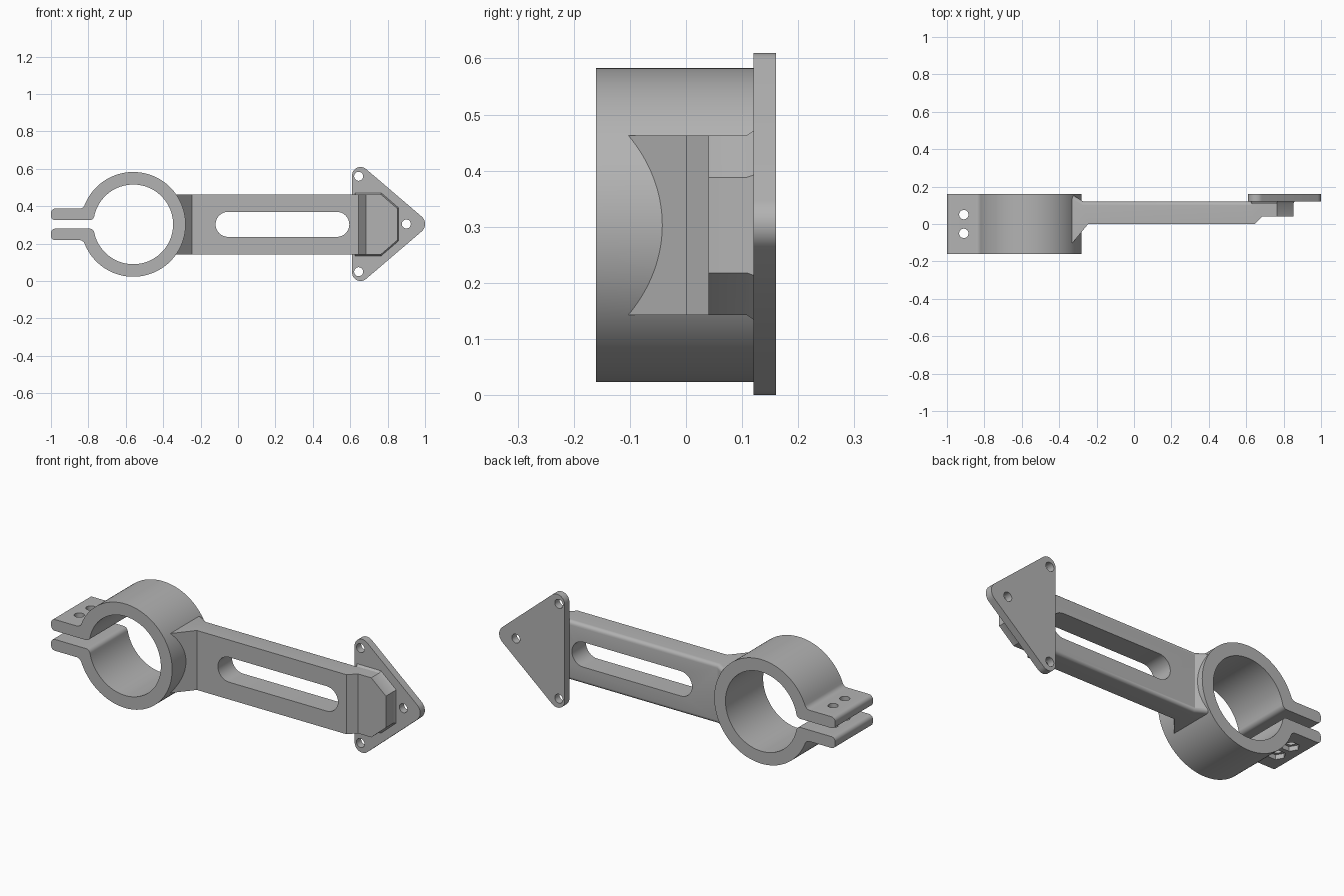
import bpy
import bmesh
from math import atan2, cos, hypot, pi, radians, sin, sqrt

if "Cube" in bpy.data.objects:
    bpy.data.objects.remove(bpy.data.objects["Cube"])

grey = bpy.data.materials.new("plain grey")
grey.use_nodes = True
grey.diffuse_color = (0.45, 0.45, 0.45, 1)
grey.node_tree.nodes["Principled BSDF"].inputs["Base Color"].default_value = (0.45, 0.45, 0.45, 1)

MID = 0.303           # height of the symmetry plane
RING_X = -0.56
R_OUT, R_IN = 0.28, 0.213
GAP, TAB = 0.023, 0.084   # half heights of clamp gap and of the tab pair


def arc(cx, cy, r, a, b, n=8):
    return [(cx + r * cos(a + (b - a) * i / n), cy + r * sin(a + (b - a) * i / n))
            for i in range(n + 1)]


def prism(name, pts, lo, hi, axis="y", spread=1.0):
    """Extrude an outline along an axis; spread widens the far end."""
    cu = (min(p[0] for p in pts) + max(p[0] for p in pts)) / 2
    cv = (min(p[1] for p in pts) + max(p[1] for p in pts)) / 2
    bm = bmesh.new()
    rows = []
    for d, s in ((lo, 1.0), (hi, spread)):
        row = []
        for u, v in pts:
            u, v = cu + (u - cu) * s, cv + (v - cv) * s
            row.append(bm.verts.new((u, d, v) if axis == "y" else (u, v, d)))
        rows.append(row)
        bm.faces.new(row)
    n = len(pts)
    for i in range(n):
        j = (i + 1) % n
        bm.faces.new((rows[0][i], rows[0][j], rows[1][j], rows[1][i]))
    bmesh.ops.recalc_face_normals(bm, faces=bm.faces)
    mesh = bpy.data.meshes.new(name)
    bm.to_mesh(mesh)
    bm.free()
    mesh.materials.append(grey)
    obj = bpy.data.objects.new(name, mesh)
    bpy.context.collection.objects.link(obj)
    return obj


def disc(u, v, r, n=32):
    return arc(u, v, r, 0, 2 * pi, n)[:-1]


def combine(target, other, operation):
    mod = target.modifiers.new("combine", "BOOLEAN")
    mod.operation, mod.object, mod.solver = operation, other, "EXACT"
    bpy.context.view_layer.objects.active = target
    bpy.ops.object.modifier_apply(modifier=mod.name)
    bpy.data.objects.remove(other)


def cut(target, *args, **kw):
    combine(target, prism("cutter", *args, **kw), "DIFFERENCE")


# Split clamp ring with two tabs: upper half outline, then mirrored
f_in, f_out, tip = 0.025, 0.03, 0.022
h_in, h_out = GAP + f_in, TAB + f_out
x_in = -sqrt((R_IN + f_in) ** 2 - h_in ** 2)
x_out = -sqrt((R_OUT + f_out) ** 2 - h_out ** 2)
a_in, a_out = atan2(h_in, x_in), atan2(h_out, x_out)
end = -1 - RING_X
half = arc(0, 0, R_IN, 0, a_in, 48)
half += arc(x_in, h_in, f_in, a_in - pi, -pi / 2)[1:]
half += arc(end + tip, GAP + tip, tip, -pi / 2, -pi)
half += arc(end + tip, TAB - tip, tip, pi, pi / 2)
half += arc(x_out, h_out, f_out, -pi / 2, a_out - pi)
half += arc(0, 0, R_OUT, a_out, 0, 48)[1:]
outline = half + [(u, -v) for u, v in reversed(half[1:-1])]
bracket = prism("clamp_bracket", [(u + RING_X, v + MID) for u, v in outline], -0.16, 0.16)

# Clamp bolt holes and hexagonal nut pockets
for y in (-0.05, 0.05):
    cut(bracket, disc(-0.91, y, 0.025), 0.1, 0.5, axis="z")
    cut(bracket, disc(-0.91, y, 0.043, 6), 0.1, MID - TAB + 0.025, axis="z")

# Arm: plan profile with flared root and stepped end
root = -0.4
plan = [(root, -0.158), (-0.376, -0.158), (-0.245, 0), (0.645, 0), (0.685, 0.04),
        (0.685, 0.12), (-0.27, 0.12), (-0.333, 0.159), (root, 0.159)]
arm = prism("arm", plan, MID - 0.16, MID + 0.16, axis="z")
bm = bmesh.new()
bm.from_mesh(arm.data)
rear = [e for e in bm.edges
        if abs(e.verts[0].co.z - e.verts[1].co.z) < 0.001
        and all(v.co.y > 0.11 and v.co.x > -0.35 for v in e.verts)]
bmesh.ops.bevel(bm, geom=rear, offset=0.02, segments=5, profile=0.5, affect="EDGES")
bm.to_mesh(arm.data)
bm.free()
cut(arm, disc(RING_X, MID, 0.245, 64), -0.3, 0.3)

# Long rounded slot through the arm
slot = arc(0.528, MID, 0.067, -pi / 2, pi / 2, 16) + arc(-0.053, MID, 0.067, pi / 2, 1.5 * pi, 16)
cut(arm, slot, -0.3, 0.3)

# Raised pad with clipped corners and a flared foot
pad_outline = [(0.63, MID - 0.16), (0.765, MID - 0.16), (0.852, MID - 0.085),
               (0.852, MID + 0.085), (0.765, MID + 0.16), (0.63, MID + 0.16)]
pad = prism("pad", pad_outline, 0.04, 0.13)
foot = prism("pad_foot", pad_outline, 0.108, 0.125, spread=1.07)

# Triangular mounting plate: rounded corners joined by tangent sides
corners = [(0.655, 0.045, 0.045), (0.947, 0.305, 0.053), (0.655, 0.565, 0.045)]
plate_outline = []
normals = []
for i in range(3):
    u, v, r = corners[i]
    u2, v2, r2 = corners[(i + 1) % 3]
    lean = atan2(r - r2, sqrt(hypot(u2 - u, v2 - v) ** 2 - (r - r2) ** 2))
    normals.append(atan2(v2 - v, u2 - u) - pi / 2 + lean)
for i, (u, v, r) in enumerate(corners):
    start, stop = normals[i - 1], normals[i]
    plate_outline += arc(u, v, r, start, start + (stop - start) % (2 * pi), 12)
plate = prism("mounting_plate", plate_outline, 0.12, 0.16)

# Join the parts into one casting
for part in (arm, pad, foot, plate):
    combine(bracket, part, "UNION")

# Mounting screw holes
for u, v in ((0.645, 0.56), (0.645, 0.05), (0.9, 0.305)):
    cut(bracket, disc(u, v, 0.024), 0.05, 0.3)

# Smooth curved walls, keep edges sharp
bpy.ops.object.select_all(action="DESELECT")
bracket.select_set(True)
bpy.context.view_layer.objects.active = bracket
bpy.ops.object.shade_smooth_by_angle(angle=radians(30))
